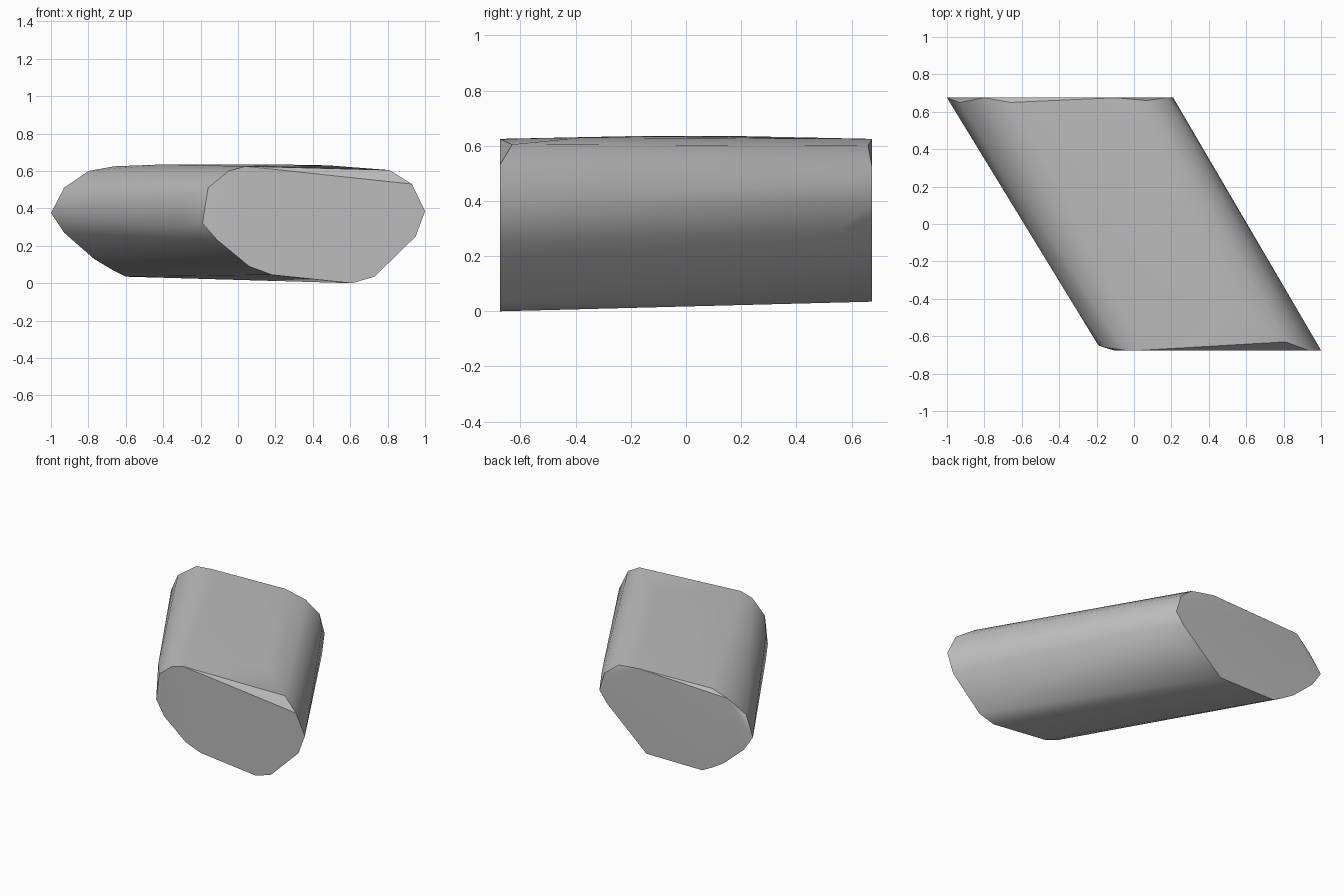
import bpy
import bmesh
import math
from mathutils import Vector

HALF_DEPTH = .675

default_cube = bpy.data.objects.get("Cube")
if default_cube:
    bpy.data.objects.remove(default_cube, do_unlink=True)


def make_material(name, colour):
    material = bpy.data.materials.new(name)
    material.use_nodes = True
    material.diffuse_color = colour
    shader = material.node_tree.nodes["Principled BSDF"]
    shader.inputs["Base Color"].default_value = colour
    return material


def cap_points(outline, side):
    """Place an x, z outline on the front or back plane."""
    return [Vector((x, side * HALF_DEPTH, z)) for x, z in outline]


def build_hull(name, points, material):
    """Wrap the control points in a closed convex skin."""
    mesh = bpy.data.meshes.new(name)
    bm = bmesh.new()
    for point in points:
        bm.verts.new(point)
    hull = bmesh.ops.convex_hull(bm, input=bm.verts, use_existing_faces=False)
    loose = {v for v in hull["geom_interior"] + hull["geom_unused"]
             if isinstance(v, bmesh.types.BMVert)}
    bmesh.ops.delete(bm, geom=list(loose), context="VERTS")
    # Merge the triangles of the flat caps
    bmesh.ops.dissolve_limit(bm, angle_limit=math.radians(.5),
                             verts=bm.verts, edges=bm.edges)
    bmesh.ops.recalc_face_normals(bm, faces=bm.faces)
    bm.to_mesh(mesh)
    bm.free()
    mesh.materials.append(material)
    body = bpy.data.objects.new(name, mesh)
    bpy.context.collection.objects.link(body)
    return body


# Front cap, running from the left of the outline over the bottom
front_outline = [
    (-.11, .23), (.06, .09), (.18, .045), (.61, 0), (.73, .035),
    (.95, .25), (1, .385), (.93, .53), (.04, .625), (-.05, .6),
]

# Back cap, sheared sideways from the front one
back_outline = [
    (-1, .375), (-.93, .27), (-.77, .13), (-.67, .07), (-.6, .035),
    (-.16, .035), (.06, .23), (.15, .31), (.21, .39), (.17, .52),
    (-.1, .625), (-.8, .6),
]

# Chipped corners around the two caps
chips = [
    (-.19, -.65, .32), (-.16, -.66, .51), (.81, -.63, .605),
    (-.93, .65, .51), (-.66, .65, .625), (.07, .66, .6),
]

# Slight crown along the top
crown = [(.48, -.38, .63), (.2, -.2, .635), (-.4, .2, .635)]

# Narrow flats along the slanted sides
side_flats = [(x, y, z) for x, y in [(-.3, -.47), (.27, .56)]
              for z in (.3, .47)]

points = cap_points(front_outline, -1) + cap_points(back_outline, 1)
points += [Vector(p) for p in chips + crown + side_flats]

stone_grey = make_material("stone grey", (.5, .5, .5, 1))
stone = build_hull("slanted_stone_block", points, stone_grey)

# Smooth the rounded sides and keep the cap rims crisp
bpy.ops.object.select_all(action="DESELECT")
stone.select_set(True)
bpy.context.view_layer.objects.active = stone
bpy.ops.object.shade_smooth_by_angle(angle=math.radians(35))
